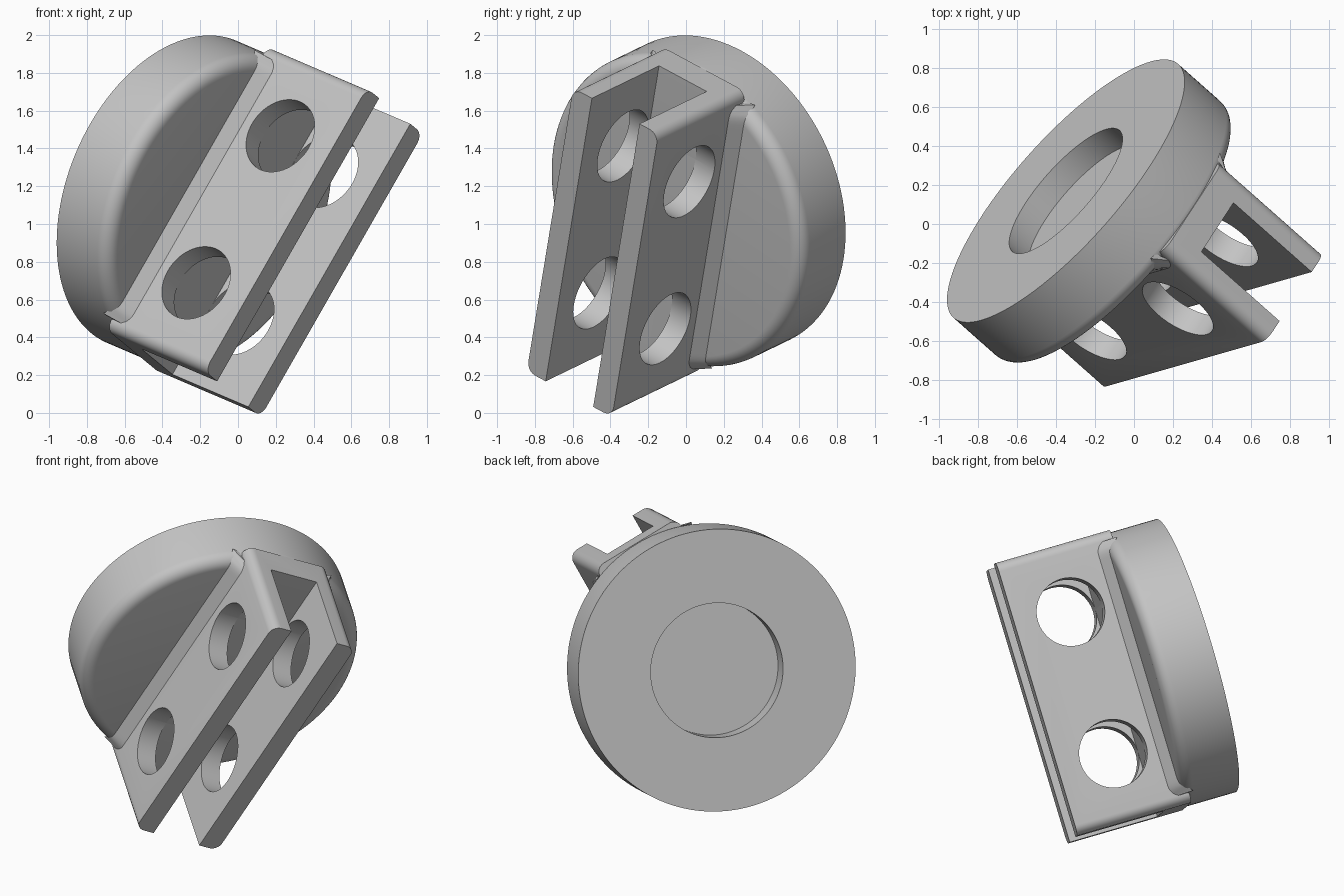
import bpy
import bmesh
from math import cos, sin, pi, radians, hypot, sqrt
from mathutils import Matrix, Vector

if "Cube" in bpy.data.objects:
    bpy.data.objects.remove(bpy.data.objects["Cube"], do_unlink=True)

# Tilted part frame: u along the lugs, v across them, w out of the disc
w_axis = Vector((0.713, -0.631, -0.305)).normalized()
u_axis = Vector((0.49, 0.142, 0.86))
u_axis = (u_axis - u_axis.dot(w_axis) * w_axis).normalized()
v_axis = w_axis.cross(u_axis)
FRAME = Matrix.Translation((-0.35, 0.17, 1.17)) @ Matrix(
    (u_axis, v_axis, w_axis)).transposed().to_4x4()

DISC_R, DISC_T, ROUND = 0.87, 0.375, 0.075
RECESS_R, RECESS_D = 0.415, 0.14
LUG_U, LUG_V, LUG_BASE, LUG_TOP = 0.872, 0.296, 0.32, 1.053
SLOT_V, SLOT_FLOOR = 0.165, 0.49
HOLE_U, HOLE_W, HOLE_R = 0.453, 0.70, 0.21
FILLET = 0.06

grey = bpy.data.materials.new("plain_grey")
grey.use_nodes = True
COLOUR = (0.55, 0.55, 0.55, 1)
grey.diffuse_color = COLOUR
grey.node_tree.nodes["Principled BSDF"].inputs["Base Color"].default_value = COLOUR


def finish(name, bm):
    bmesh.ops.recalc_face_normals(bm, faces=bm.faces)
    mesh = bpy.data.meshes.new(name)
    bm.to_mesh(mesh)
    bm.free()
    mesh.materials.append(grey)
    ob = bpy.data.objects.new(name, mesh)
    bpy.context.collection.objects.link(ob)
    ob.matrix_world = FRAME
    return ob


def box(bm, lo, hi):
    lo, hi = Vector(lo), Vector(hi)
    mat = Matrix.Translation((lo + hi) / 2) @ Matrix.Diagonal((*(hi - lo), 1))
    bmesh.ops.create_cube(bm, size=1, matrix=mat)


def smooth(ob):
    bpy.ops.object.select_all(action="DESELECT")
    ob.select_set(True)
    bpy.context.view_layer.objects.active = ob
    bpy.ops.object.shade_smooth_by_angle(angle=radians(30))


def cut(ob, cutter):
    cutter.hide_render = True
    mod = ob.modifiers.new("cut", "BOOLEAN")
    mod.operation, mod.solver, mod.object = "DIFFERENCE", "EXACT", cutter
    bpy.context.view_layer.objects.active = ob
    bpy.ops.object.modifier_apply(modifier=mod.name)
    bpy.data.objects.remove(cutter, do_unlink=True)


def disc_height(u, v):
    """Height of the disc's front surface, following its rounded rim."""
    out = min(max(hypot(u, v) - DISC_R + ROUND, 0), ROUND)
    return DISC_T - ROUND + sqrt(ROUND ** 2 - out ** 2)


# Disc: revolved profile with a recess in the back and a rounded front rim
arc = [i * pi / 16 for i in range(9)]
profile = [(0, RECESS_D), (RECESS_R, RECESS_D), (RECESS_R, 0), (DISC_R, 0)]
profile += [(DISC_R - ROUND + ROUND * cos(a), DISC_T - ROUND + ROUND * sin(a)) for a in arc]
profile.append((0, DISC_T))
bm = bmesh.new()
verts = [bm.verts.new((r, 0, h)) for r, h in profile]
edges = [bm.edges.new(pair) for pair in zip(verts, verts[1:])]
bmesh.ops.spin(bm, geom=verts + edges, axis=(0, 0, 1), cent=(0, 0, 0),
               angle=2 * pi, steps=128, use_merge=True)
bmesh.ops.remove_doubles(bm, verts=bm.verts, dist=1e-5)
smooth(finish("disc", bm))

# Forked bracket: block with rounded corners, slotted and cross drilled
bm = bmesh.new()
box(bm, (-LUG_U, -LUG_V, LUG_BASE), (LUG_U, LUG_V, LUG_TOP))
upright = [e for e in bm.edges if abs(e.verts[0].co.z - e.verts[1].co.z) > 0.1]
bmesh.ops.bevel(bm, geom=upright, offset=0.06, segments=8, profile=0.5, affect="EDGES")
fork = finish("forked_bracket", bm)

bm = bmesh.new()
box(bm, (-1, -SLOT_V, SLOT_FLOOR), (1, SLOT_V, 1.2))
cut(fork, finish("slot_cutter", bm))

for side in (-1, 1):
    bm = bmesh.new()
    place = Matrix.Translation((side * HOLE_U, 0, HOLE_W)) @ Matrix.Rotation(pi / 2, 4, "X")
    bmesh.ops.create_cone(bm, cap_ends=True, segments=64, radius1=HOLE_R,
                          radius2=HOLE_R, depth=1, matrix=place)
    cut(fork, finish("hole_cutter", bm))
smooth(fork)

# Concave fillets between bracket and disc, rolling down over the rim at the ends
STEPS, REACH = 80, LUG_U - 0.06
for side, name in ((-1, "right_fillet"), (1, "left_fillet")):
    bm = bmesh.new()
    rows = []
    for i in range(STEPS + 1):
        u = REACH * (2 * i / STEPS - 1)
        row = []
        for a in arc:
            v = LUG_V + FILLET * (1 - cos(a))
            h = disc_height(u, v) + FILLET * (1 - sin(a))
            row.append(bm.verts.new((u, side * v, h)))
        rows.append(row)
    for r, s in zip(rows, rows[1:]):
        for j in range(len(arc) - 1):
            quad = (r[j], r[j + 1], s[j + 1], s[j])
            bm.faces.new(quad if side < 0 else quad[::-1])
    # Closed underneath so the strip is a solid
    for r, s in zip(rows, rows[1:]):
        bm.faces.new((r[0], s[0], s[-1], r[-1]))
    bm.faces.new(rows[0])
    bm.faces.new(rows[-1])
    smooth(finish(name, bm))
